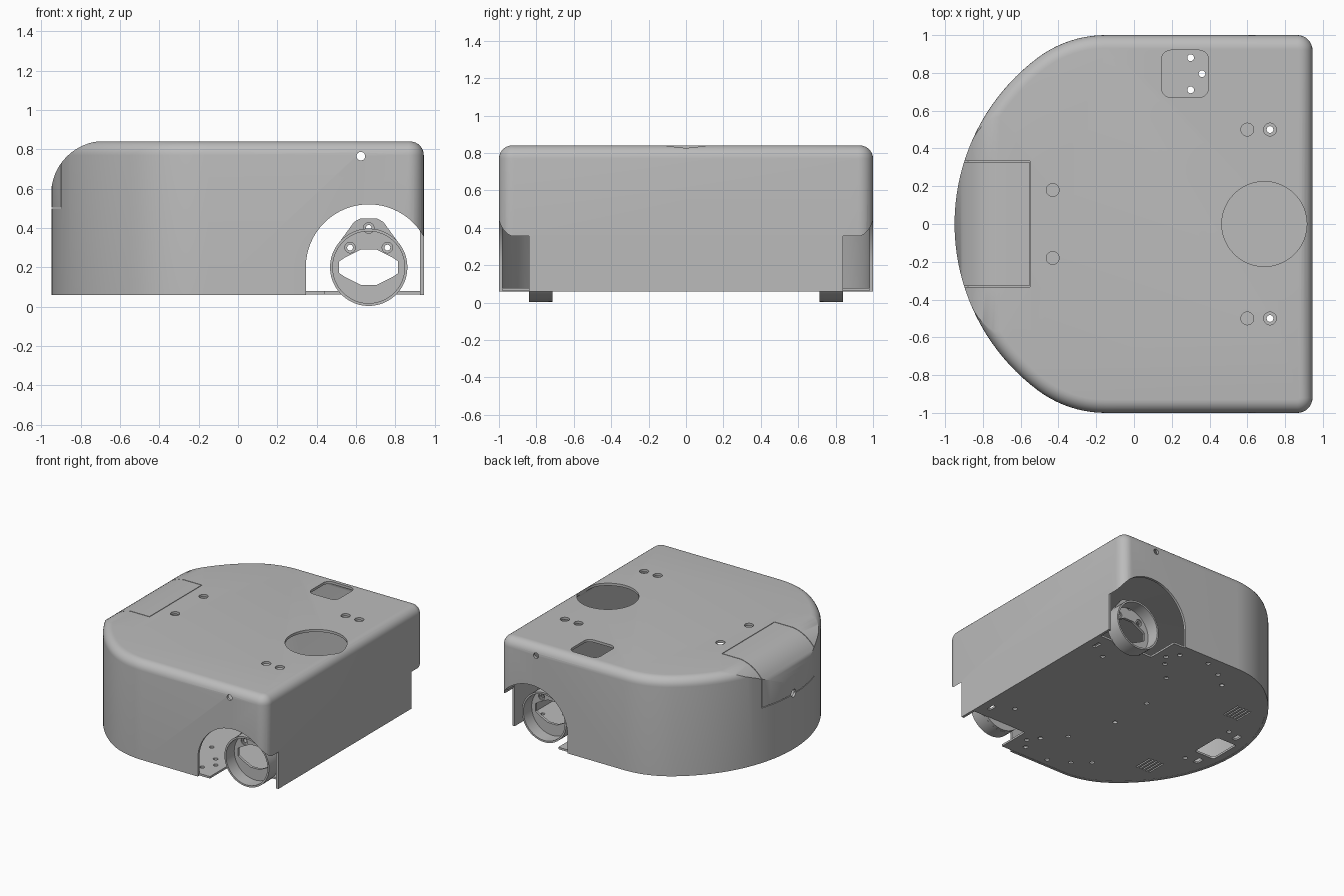
import bpy, bmesh
from math import sin, cos, radians, pi
from mathutils import Vector

cube = bpy.data.objects.get("Cube")
if cube:
    bpy.data.objects.remove(cube, do_unlink=True)

grey = bpy.data.materials.new("mid_grey")
grey.use_nodes = True
grey.diffuse_color = (0.5, 0.5, 0.5, 1)
grey.node_tree.nodes["Principled BSDF"].inputs["Base Color"].default_value = (0.5, 0.5, 0.5, 1)


def arc(cx, cy, r, a0, a1, n):
    angles = [radians(a0 + (a1 - a0) * i / n) for i in range(n + 1)]
    return [(cx + r * cos(a), cy + r * sin(a)) for a in angles]


def circle(cx, cy, r, n=24):
    return arc(cx, cy, r, 0, 360, n)[:-1]


def rect(cx, cy, w, h):
    return [(cx + i * w / 2, cy + j * h / 2) for i, j in ((-1, -1), (1, -1), (1, 1), (-1, 1))]


def rounded_rect(cx, cy, w, h, r):
    pts = []
    for k, (i, j) in enumerate(((1, 1), (-1, 1), (-1, -1), (1, -1))):
        pts += arc(cx + i * (w / 2 - r), cy + j * (h / 2 - r), r, 90 * k, 90 * k + 90, 5)
    return pts


def outline(d):
    """Body plan, moved inward by d: square corners at one end, round at the other."""
    half = arc(0.865, 0.92, 0.08 - d, 0, 90, 8)
    half += arc(-0.15, 0.4, 0.6 - d, 90, 126.87, 10)
    half += arc(0.15, 0, 1.1 - d, 126.87, 180, 20)[1:]
    return half + [(x, -y) for x, y in reversed(half[:-1])]


def place(axis, a, b, t):
    return {"x": (t, a, b), "y": (a, t, b), "z": (a, b, t)}[axis]


def prism(bm, pts, axis, lo, hi):
    """Extrude a closed profile along an axis."""
    loft(bm, [[place(axis, a, b, t) for a, b in pts] for t in (lo, hi)])


def loft(bm, rings):
    rows = [[bm.verts.new(p) for p in ring] for ring in rings]
    n = len(rows[0])
    faces = [bm.faces.new(rows[0]), bm.faces.new(rows[-1])]
    for low, high in zip(rows, rows[1:]):
        for i in range(n):
            j = (i + 1) % n
            faces.append(bm.faces.new((low[i], low[j], high[j], high[i])))
    bmesh.ops.recalc_face_normals(bm, faces=faces)


def finish(bm, name):
    mesh = bpy.data.meshes.new(name)
    bm.to_mesh(mesh)
    bm.free()
    obj = bpy.data.objects.new(name, mesh)
    bpy.context.collection.objects.link(obj)
    mesh.materials.append(grey)
    return obj


def cut(obj, bm):
    """Subtract a set of solids from an object and bake the result."""
    cutter = finish(bm, "cutter")
    cutter.hide_render = True
    mod = obj.modifiers.new("cut", "BOOLEAN")
    mod.operation, mod.solver, mod.object, mod.use_self = "DIFFERENCE", "EXACT", cutter, True
    deps = bpy.context.evaluated_depsgraph_get()
    mesh = bpy.data.meshes.new_from_object(obj.evaluated_get(deps))
    obj.modifiers.clear()
    obj.data = mesh
    bpy.data.objects.remove(cutter, do_unlink=True)


def smooth(obj):
    bpy.ops.object.select_all(action="DESELECT")
    obj.select_set(True)
    bpy.context.view_layer.objects.active = obj
    bpy.ops.object.shade_smooth_by_angle(angle=radians(32))


def hull(name, d, base, top, fillet, nose):
    """Body volume with a rounded rim and a large round-over at the curved end."""
    bm = bmesh.new()
    rings = [[(x, y, base) for x, y in outline(d)]]
    for i in range(8):
        a = pi / 2 * i / 7
        z = top - fillet + fillet * sin(a)
        rings.append([(x, y, z) for x, y in outline(d + fillet * (1 - cos(a)))])
    loft(bm, rings)
    obj = finish(bm, name)
    bm = bmesh.new()
    prism(bm, arc(-0.68, 0.571, nose, 180, 90, 16) + [(-0.68, 1), (-1.2, 1), (-1.2, 0.571)], "y", -1.2, 1.2)
    cut(obj, bm)
    return obj


# Hollow outer shell
shell = hull("body_shell", 0, 0.06, 0.84, 0.07, 0.271)
cavity = hull("cavity", 0.02, -0.1, 0.82, 0.05, 0.251)
bm = bmesh.new()
bm.from_mesh(cavity.data)
bpy.data.objects.remove(cavity, do_unlink=True)
cut(shell, bm)

# Openings in the top and wheel arches in the sides
bm = bmesh.new()
prism(bm, circle(0.69, 0, 0.225, 48), "z", 0.6, 1)
prism(bm, rounded_rect(0.27, 0.795, 0.25, 0.25, 0.05), "z", 0.6, 1)
arch = arc(0.665, 0.2, 0.32, 0, 180, 32) + [(0.345, -0.1), (0.985, -0.1)]
for s in (-1, 1):
    for x, y in ((0.6, 0.5), (0.72, 0.5), (-0.43, 0.18)):
        prism(bm, circle(x, s * y, 0.034), "z", 0.6, 1)
    prism(bm, arch, "y", s * 0.84, s * 1.2)
    prism(bm, circle(0.625, 0.765, 0.022), "y", s * 0.9, s * 1.2)
cut(shell, bm)

# Seams around the curved end cover, with a finger notch
bm = bmesh.new()
for s in (-1, 1):
    prism(bm, rect(-0.875, 0.75, 0.65, 0.5), "y", s * 0.328, s * 0.333)
prism(bm, rect(0, 0.9, 0.66, 0.4), "x", -0.553, -0.548)
prism(bm, rect(-0.95, 0, 0.3, 0.66), "z", 0.498, 0.503)
prism(bm, circle(0, 0.505, 0.03), "x", -1.1, -0.85)
cut(shell, bm)
smooth(shell)

# Floor plate with wheel cut-outs, caster opening, grilles and screw holes
bm = bmesh.new()
prism(bm, outline(0.018), "z", 0.062, 0.078)
floor = finish(bm, "floor_plate")
bm = bmesh.new()
prism(bm, rounded_rect(-0.78, 0, 0.18, 0.26, 0.02), "z", 0, 0.2)
holes = ((0.03, 0.18), (0.16, 0.56), (0.06, 0.92), (-0.22, 0.74), (-0.1, 0.84),
         (0.3, 0.88), (0.36, 0.795), (0.3, 0.71), (0.72, 0.5), (-0.7, 0.25))
for s in (-1, 1):
    prism(bm, rect(0.69, s * 0.97, 0.5, 0.5), "z", 0, 0.2)
    for x, y in holes:
        prism(bm, circle(x, s * y, 0.018, 16), "z", 0, 0.2)
    for i in range(5):
        prism(bm, rect(-0.57 + 0.03 * (i - 2), s * 0.5, 0.012, 0.16), "z", 0, 0.2)
    prism(bm, rect(-0.8, s * 0.22, 0.04, 0.07), "z", 0, 0.2)
    prism(bm, rect(0.86, s * 0.6, 0.03, 0.07), "z", 0, 0.2)
cut(floor, bm)

# Motor mounts: open ring plus back plate with lozenge opening and screw holes
CX, CZ = 0.665, 0.2
lozenge = [(CX + i * a, CZ + j * b) for i, j, order in ((1, 1, 1), (-1, 1, -1), (-1, -1, 1), (1, -1, -1))
           for a, b in ((0.15, 0.03), (0.12, 0.05), (0.04, 0.09))[::order]]
for s, side in ((-1, "front"), (1, "back")):
    bm = bmesh.new()
    prism(bm, circle(CX, CZ, 0.197, 48), "y", s * 0.736, s * 0.84)
    ring = finish(bm, side + "_motor_ring")
    bm = bmesh.new()
    prism(bm, circle(CX, CZ, 0.183, 48), "y", s * 0.7, s * 0.9)
    cut(ring, bm)
    smooth(ring)

    bm = bmesh.new()
    tab = arc(CX, CZ, 0.196, 140, 400, 36) + [(0.74, 0.43), (0.71, 0.447), (0.62, 0.447), (0.59, 0.43)]
    prism(bm, tab, "y", s * 0.715, s * 0.736)
    plate = finish(bm, side + "_motor_plate")
    bm = bmesh.new()
    prism(bm, lozenge, "y", s * 0.6, s * 0.9)
    for x, z in ((0.57, 0.3), (0.665, 0.4), (0.76, 0.3)):
        prism(bm, circle(x, z, 0.015, 16), "y", s * 0.6, s * 0.9)
        prism(bm, circle(x, z, 0.027, 20), "y", s * 0.727, s * 0.9)
    cut(plate, bm)
    smooth(plate)
